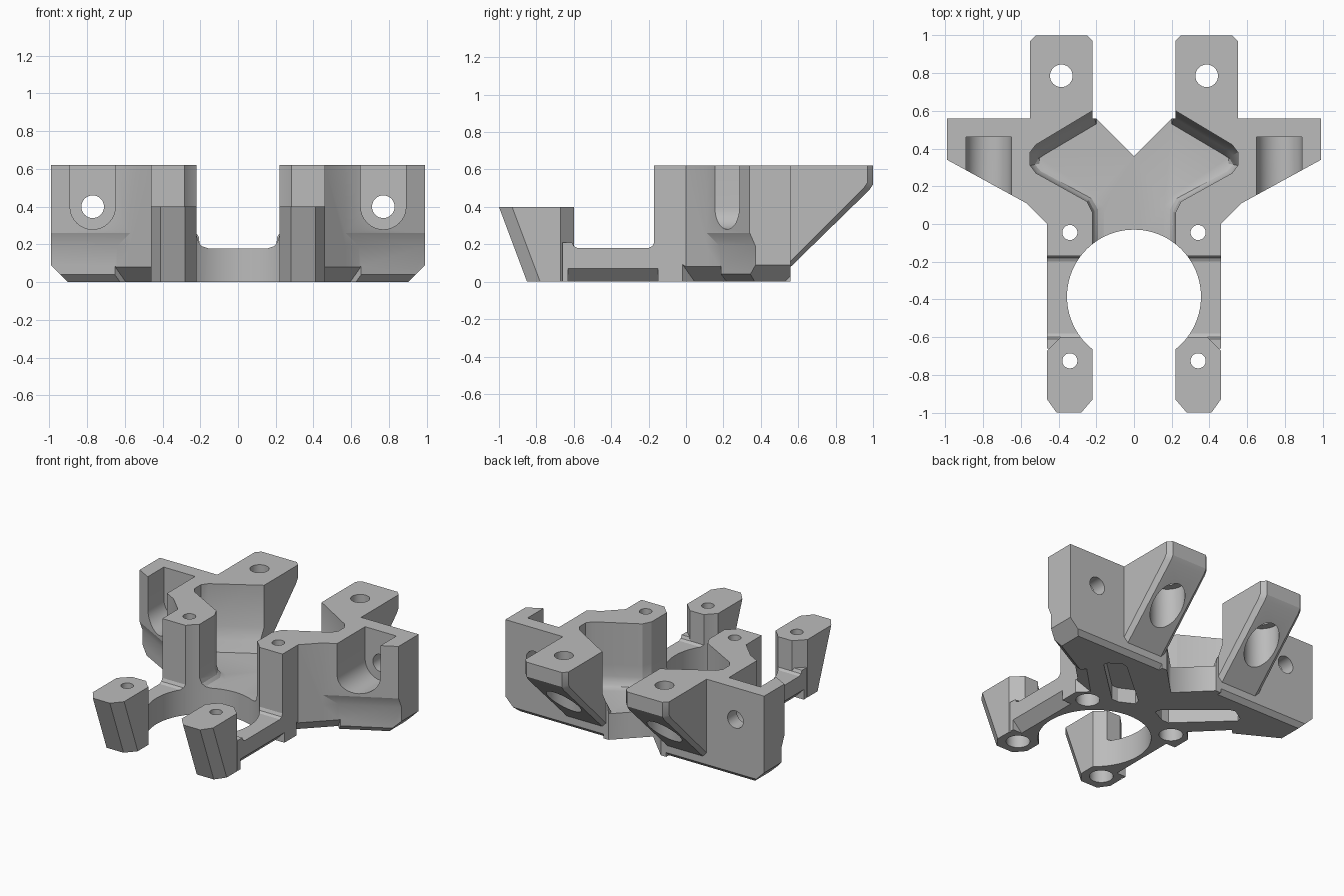
import bpy, bmesh, math
from mathutils import Vector

cube = bpy.data.objects.get("Cube")
if cube:
    bpy.data.objects.remove(cube, do_unlink=True)

grey = bpy.data.materials.new("matte grey")
grey.use_nodes = True
grey.diffuse_color = (0.5, 0.5, 0.5, 1)
grey.node_tree.nodes["Principled BSDF"].inputs["Base Color"].default_value = (0.5, 0.5, 0.5, 1)


def loft(name, rings):
    """Closed solid through rings of 3D points."""
    bm = bmesh.new()
    loops = [[bm.verts.new(p) for p in ring] for ring in rings]
    n = len(loops[0])
    for a, b in zip(loops, loops[1:]):
        for i in range(n):
            j = (i + 1) % n
            bm.faces.new((a[i], a[j], b[j], b[i]))
    bm.faces.new(loops[0])
    bm.faces.new(loops[-1])
    bmesh.ops.recalc_face_normals(bm, faces=bm.faces)
    mesh = bpy.data.meshes.new(name)
    bm.to_mesh(mesh)
    bm.free()
    mesh.materials.append(grey)
    ob = bpy.data.objects.new(name, mesh)
    bpy.context.collection.objects.link(ob)
    return ob


def at_z(points, z):
    return [(x, y, z) for x, y in points]


def at_x(points, x):
    return [(x, y, z) for y, z in points]


def circle(cx, cy, r, n=32):
    return [(cx + r * math.cos(math.tau * i / n), cy + r * math.sin(math.tau * i / n)) for i in range(n)]


def prism(name, points, low, high):
    return loft(name, [at_z(points, low), at_z(points, high)])


def bottom_chamfer(p, q, size):
    """Wedge that bevels a bottom edge; the outside lies to the right of p to q."""
    p, q = Vector((*p, 0)), Vector((*q, 0))
    d = (q - p).normalized()
    out = Vector((d.y, -d.x, 0))
    e = 0.02
    section = [(-size - e, -e), (e, size + e), (e, -e)]
    return loft("chamfer_cutter", [[end + out * o + Vector((0, 0, z)) for o, z in section] for end in (p, q)])


# Half of the main block, mirrored at the end
outline = [(0, 0.36), (0.2, 0.56), (0.99, 0.56), (0.99, 0.34), (0.57, 0.11),
           (0.46, 0), (0.46, -0.17), (0, -0.17)]
body = prism("bracket", outline, 0, 0.62)

# Rear arm with a sloping underside and beveled edges
arm = [(0.4, 0.62), (1, 0.62), (1, 0.52), (0.98, 0.49), (0.56, 0.08), (0.4, 0.08)]
arm_side = [(0.4, 0.62), (0.97, 0.62), (0.97, 0.53), (0.95, 0.5), (0.56, 0.11), (0.4, 0.11)]
rear_arm = loft("rear_arm", [at_x(arm_side, 0.22), at_x(arm, 0.25), at_x(arm, 0.52), at_x(arm_side, 0.55)])

# Low rail joining the block and the front post, with small fillets
rail_profile = [(-0.66, 0), (-0.66, 0.21), (-0.61, 0.21), (-0.6, 0.19), (-0.58, 0.18), (-0.2, 0.18),
                (-0.18, 0.19), (-0.17, 0.21), (-0.1, 0.21), (-0.1, 0)]
rail = loft("side_rail", [at_x(rail_profile, 0.2), at_x(rail_profile, 0.46)])

# Front post leaning forward
post = [(0.22, -0.6), (0.22, -0.93), (0.28, -1), (0.41, -1), (0.46, -0.93), (0.46, -0.67), (0.39, -0.6)]
post_foot = [(x, y + 0.15 if y < -0.9 else y) for x, y in post]
front_post = loft("front_post", [at_z(post_foot, 0), at_z(post, 0.4)])

additions = [rear_arm, rail, front_post]
cutters = []

# Central pocket, with a fillet at its front walls and a slope at its rear wall
top = [(-0.2, -0.3), (0.22, -0.3), (0.22, 0.06), (0.25, 0.12), (0.52, 0.27), (0.55, 0.31),
       (0.55, 0.38), (0.52, 0.42), (0.22, 0.6), (0.22, 1.1), (-0.2, 1.1)]
floor = [(-0.2, -0.3), (0.16, -0.3), (0.16, 0.09), (0.2, 0.15), (0.47, 0.29), (0.5, 0.32),
         (0.5, 0.35), (0.47, 0.37), (0.2, 0.53), (0.16, 1.1), (-0.2, 1.1)]


def blend(front, rear):
    mixed = []
    for i, (a, b) in enumerate(zip(floor, top)):
        t = rear if 6 <= i <= 8 else front
        mixed.append((a[0] + (b[0] - a[0]) * t, a[1] + (b[1] - a[1]) * t))
    return mixed


cutters.append(loft("pocket_cutter", [at_z(blend(f, r), z) for z, f, r in (
    (0.18, 0, 0), (0.19, 0.5, 0.07), (0.21, 0.8, 0.2), (0.25, 1, 0.47), (0.33, 1, 1), (0.8, 1, 1))]))

# Large round opening
cutters.append(prism("opening_cutter", circle(0, -0.385, 0.355, 96), -0.1, 0.8))

# Vertical screw holes with counterbores from below
for x, y, r, bore, depth in ((0.34, -0.045, 0.04, 0.075, 0.1), (0.34, -0.725, 0.04, 0.075, 0.1),
                             (0.385, 0.785, 0.06, 0.11, 0.48)):
    cutters.append(prism("hole_cutter", circle(x, y, r), -0.1, 0.8))
    cutters.append(prism("counterbore_cutter", circle(x, y, bore), -0.1, depth))

# Wing: U-shaped recess open to the front and top, and a cross hole
arc = [(0.77 + 0.12 * math.cos(a), 0.4 + 0.12 * math.sin(a))
       for a in (math.pi * (1 + i / 16) for i in range(17))]
recess = [(0.65, 0.8)] + arc + [(0.89, 0.8)]
for name, shape, y0, y1 in (("recess_cutter", recess, 0, 0.46),
                            ("wing_hole_cutter", circle(0.77, 0.4, 0.06), 0.3, 0.7)):
    cutters.append(loft(name, [[(x, y, z) for x, z in shape] for y in (y0, y1)]))

# Wing: lower front face set back
low = [(0.57, 0.11), (0.64, 0.18), (1.1, 0.432), (1.1, 0)]
high = [(0.57, 0.11), (0.572, 0.112), (1.1, 0.401), (1.1, 0)]
cutters.append(loft("wing_relief_cutter", [at_z(low, -0.1), at_z(low, 0.19), at_z(high, 0.26)]))

# Beveled bottom edges
for p, q, size in (((0.99, 0.2), (0.99, 0.6), 0.09), ((0.64, 0.18), (1.0, 0.377), 0.04),
                   ((0.45, -0.01), (0.65, 0.19), 0.08), ((0.46, -0.63), (0.46, -0.15), 0.07),
                   ((1.02, 0.56), (0.24, 0.56), 0.03)):
    cutters.append(bottom_chamfer(p, q, size))

# Slanted weight-saving pocket underneath
cutters.append(prism("underside_cutter", [(0.55, 0.36), (0.54, 0.39), (0.46, 0.44), (0.42, 0.43),
                                          (0.09, 0.15), (0.08, 0.11), (0.18, 0.06), (0.23, 0.06)], -0.1, 0.1))

# Combine everything, then drop the helpers
for ob in additions + cutters:
    mod = body.modifiers.new(ob.name, "BOOLEAN")
    mod.operation = "UNION" if ob in additions else "DIFFERENCE"
    mod.solver = "EXACT"
    mod.object = ob
    ob.hide_render = True
bpy.context.view_layer.update()
graph = bpy.context.evaluated_depsgraph_get()
mesh = bpy.data.meshes.new_from_object(body.evaluated_get(graph))
body.modifiers.clear()
body.data = mesh
for ob in additions + cutters:
    bpy.data.objects.remove(ob, do_unlink=True)

# Open the centre plane and mirror
bm = bmesh.new()
bm.from_mesh(mesh)
bmesh.ops.remove_doubles(bm, verts=bm.verts, dist=0.0002)
inner = [f for f in bm.faces if all(abs(v.co.x) < 0.0005 for v in f.verts)]
bmesh.ops.delete(bm, geom=inner, context="FACES")
bm.to_mesh(mesh)
bm.free()
mesh.materials.clear()
mesh.materials.append(grey)
for poly in mesh.polygons:
    poly.material_index = 0

bpy.ops.object.select_all(action="DESELECT")
body.select_set(True)
bpy.context.view_layer.objects.active = body
bpy.ops.object.shade_smooth_by_angle(angle=math.radians(25))
mirror = body.modifiers.new("mirror", "MIRROR")
mirror.use_clip = True
